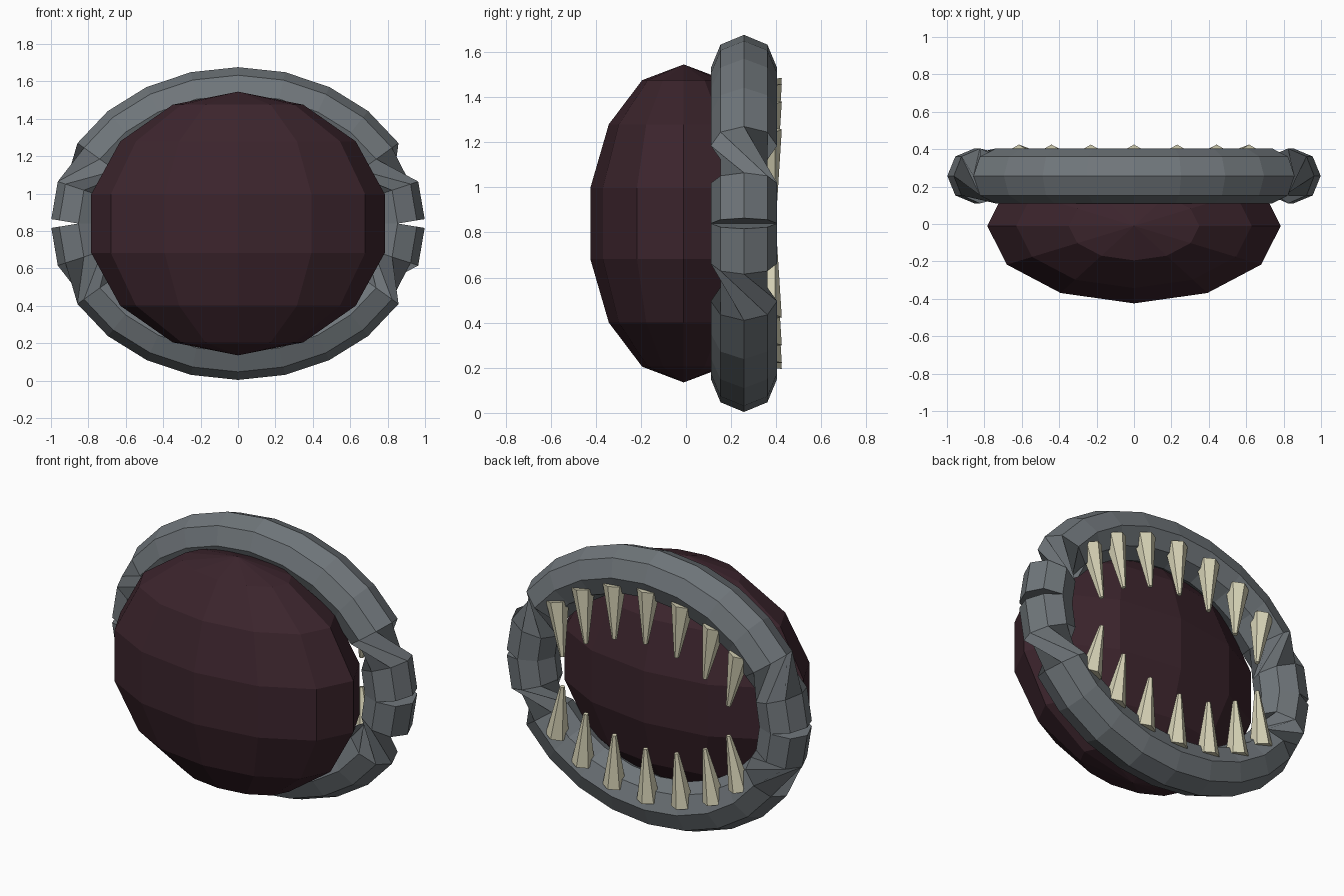
import bpy, bmesh, math
from mathutils import Vector, Matrix

if "Cube" in bpy.data.objects:
    bpy.data.objects.remove(bpy.data.objects["Cube"])

CZ = 0.84          # height of the mouth centre
LIP_Y = 0.257      # depth of the lip ring


def material(name, rgb):
    m = bpy.data.materials.new(name)
    m.diffuse_color = (*rgb, 1)
    m.use_nodes = True
    m.node_tree.nodes["Principled BSDF"].inputs["Base Color"].default_value = m.diffuse_color
    return m


def finish(name, bm, mat):
    bmesh.ops.recalc_face_normals(bm, faces=bm.faces)
    me = bpy.data.meshes.new(name)
    bm.to_mesh(me)
    bm.free()
    me.materials.append(mat)
    ob = bpy.data.objects.new(name, me)
    bpy.context.collection.objects.link(ob)
    return ob


def tube(name, pts, radius, sides, mat):
    """Sweep a polygon along points; steep stretches use another up axis (quarter twist)."""
    bm = bmesh.new()
    rings = []
    for i, p in enumerate(pts):
        t = (pts[min(i + 1, len(pts) - 1)] - pts[max(i - 1, 0)]).normalized()
        up = Vector((0, 0, 1)) if abs(t.z) < 0.9 else Vector((0, 1, 0))
        u = t.cross(up).normalized()
        v = t.cross(u)
        rings.append([bm.verts.new(p + radius * (u * math.cos(a) + v * math.sin(a)))
                      for a in (2 * math.pi * k / sides for k in range(sides))])
    for a, b in zip(rings, rings[1:]):
        for k in range(sides):
            n = (k + 1) % sides
            bm.faces.new((a[k], a[n], b[n], b[k]))
    bm.faces.new(rings[0])
    bm.faces.new(rings[-1])
    return finish(name, bm, mat)


def tooth(name, base, tip, mat):
    d = tip - base
    bm = bmesh.new()
    bmesh.ops.create_cone(bm, cap_ends=True, segments=6, radius1=0.065, radius2=0.014,
                          depth=d.length)
    # a corner of the hexagon faces the mouth opening
    flip = Matrix.Rotation(math.pi, 4, 'Y') if d.z < 0 else Matrix()
    axis = Vector((0, 0, -1 if d.z < 0 else 1))
    rot = axis.rotation_difference(d).to_matrix().to_4x4()
    bm.transform(Matrix.Translation((base + tip) / 2) @ rot @ flip)
    return finish(name, bm, mat)


lip_mat = material("lip_grey", (0.16, 0.18, 0.195))
mouth_mat = material("mouth_dark", (0.045, 0.018, 0.026))
tooth_mat = material("tooth_ivory", (0.68, 0.65, 0.47))

# Mouth cavity: squashed low-poly ball
bm = bmesh.new()
bmesh.ops.create_uvsphere(bm, u_segments=12, v_segments=7, radius=1)
bm.transform(Matrix.Translation((0, -0.01, CZ)) @ Matrix.Diagonal((0.805, 0.425, 0.705, 1)))
finish("mouth_cavity", bm, mouth_mat)

for jaw, s in (("upper", 1), ("lower", -1)):
    # Lip: half an elliptical ring
    path = [Vector((0.853 * math.cos(a), LIP_Y, CZ + s * 0.689 * math.sin(a)))
            for a in (math.pi * i / 12 for i in range(13))]
    tube(jaw + "_lip", path, 0.147, 8, lip_mat)

    # Teeth: seven blunt cones leaning slightly inward
    for i in range(7):
        a = math.radians(40 + 100 * i / 6)
        x = 0.803 * math.cos(a)
        base = Vector((x, 0.36, CZ + s * 0.639 * math.sin(a)))
        tip = base + Vector((-0.09 * x, 0.03, -s * 0.32))
        tooth(f"{jaw}_tooth_{i + 1}", base, tip, tooth_mat)
